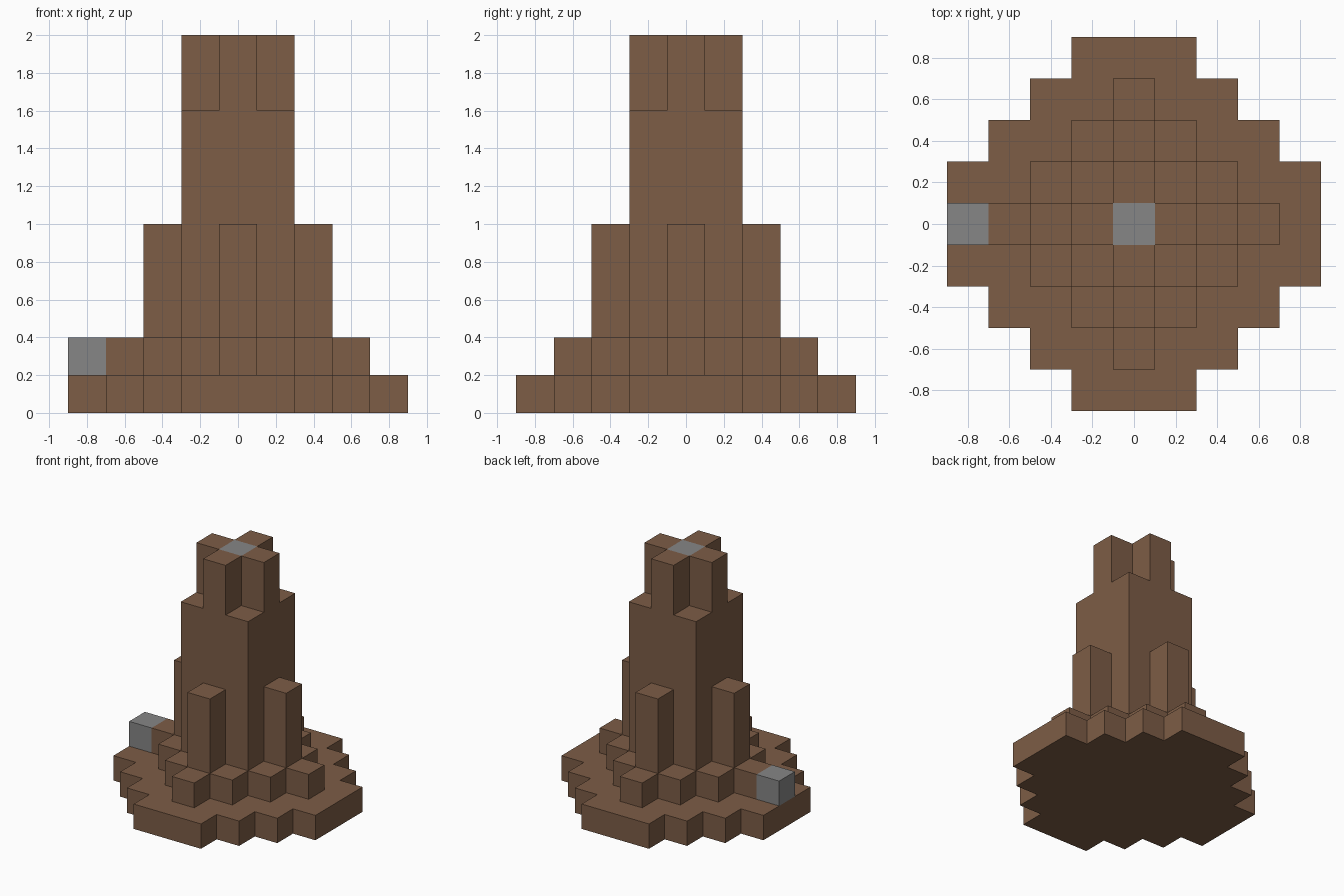
import bpy
import bmesh
from mathutils import Vector

if "Cube" in bpy.data.objects:
    bpy.data.objects.remove(bpy.data.objects["Cube"], do_unlink=True)

U = 0.2  # one block


def make_material(name, color):
    mat = bpy.data.materials.new(name)
    mat.use_nodes = True
    mat.diffuse_color = color
    mat.node_tree.nodes["Principled BSDF"].inputs["Base Color"].default_value = color
    return mat


brown = make_material("earth brown", (0.205, 0.109, 0.061, 1))
grey = make_material("stone grey", (0.24, 0.24, 0.24, 1))


def finish(name, bm, *mats):
    bmesh.ops.recalc_face_normals(bm, faces=bm.faces)
    mesh = bpy.data.meshes.new(name)
    bm.to_mesh(mesh)
    bm.free()
    for mat in mats:
        mesh.materials.append(mat)
    obj = bpy.data.objects.new(name, mesh)
    bpy.context.collection.objects.link(obj)
    return obj


def box_mesh(low, high):
    low, high = Vector(low), Vector(high)
    bm = bmesh.new()
    bmesh.ops.create_cube(bm, size=1)
    bmesh.ops.scale(bm, vec=high - low, verts=bm.verts)
    bmesh.ops.translate(bm, vec=(low + high) / 2, verts=bm.verts)
    return bm


def stepped_tier(name, half_widths, z0, z1):
    """Extrude a stepped diamond; half_widths run outward from the x axis."""
    n = len(half_widths)
    corner = []
    for i, w in enumerate(half_widths):
        y_in = half_widths[n - i] if i else None
        y_out = half_widths[n - 1 - i]
        if i:
            corner.append((w, y_in))
        corner.append((w, y_out))
    outline = list(corner)
    outline += [(-x, y) for x, y in reversed(corner)]
    outline += [(-x, -y) for x, y in corner]
    outline += [(x, -y) for x, y in reversed(corner)]
    bm = bmesh.new()
    base = bm.faces.new([bm.verts.new((x, y, z0)) for x, y in outline])
    out = bmesh.ops.extrude_face_region(bm, geom=[base], use_keep_orig=True)
    top = [v for v in out["geom"] if isinstance(v, bmesh.types.BMVert)]
    bmesh.ops.translate(bm, vec=(0, 0, z1 - z0), verts=top)
    return finish(name, bm, brown)


# Stepped ground tiers
stepped_tier("ground_tier", [0.9, 0.7, 0.5, 0.3], 0, U)
stepped_tier("upper_tier", [0.7, 0.5, 0.3, 0.1], U, 2 * U)

# Main tower
finish("tower", box_mesh((-0.3, -0.3, 2 * U), (0.3, 0.3, 8 * U)), brown)

# One buttress in the middle of each tower side
for name, x, y in (("left", 1, 0), ("right", -1, 0), ("back", 0, 1), ("front", 0, -1)):
    cx, cy = 2 * U * x, 2 * U * y
    finish(name + "_buttress",
           box_mesh((cx - 0.1, cy - 0.1, 2 * U), (cx + 0.1, cy + 0.1, 5 * U)), brown)

# Cross-shaped crown with a stone centre on top
bm = box_mesh((-0.1, -0.1, 8 * U), (0.1, 0.1, 10 * U))
bm.normal_update()
for side in [f for f in bm.faces if abs(f.normal.z) < 0.5]:
    offset = side.normal * U
    out = bmesh.ops.extrude_face_region(bm, geom=[side])
    if side.is_valid:
        bm.faces.remove(side)
    bmesh.ops.translate(bm, vec=offset,
                        verts=[v for v in out["geom"] if isinstance(v, bmesh.types.BMVert)])
bm.normal_update()
for face in bm.faces:
    if face.normal.z > 0.5 and face.calc_center_median().xy.length < 0.05:
        face.material_index = 1
finish("crown", bm, brown, grey)

# Loose stone block on the right edge
finish("stone_block", box_mesh((-0.9, -0.1, U), (-0.7, 0.1, 2 * U)), grey)
